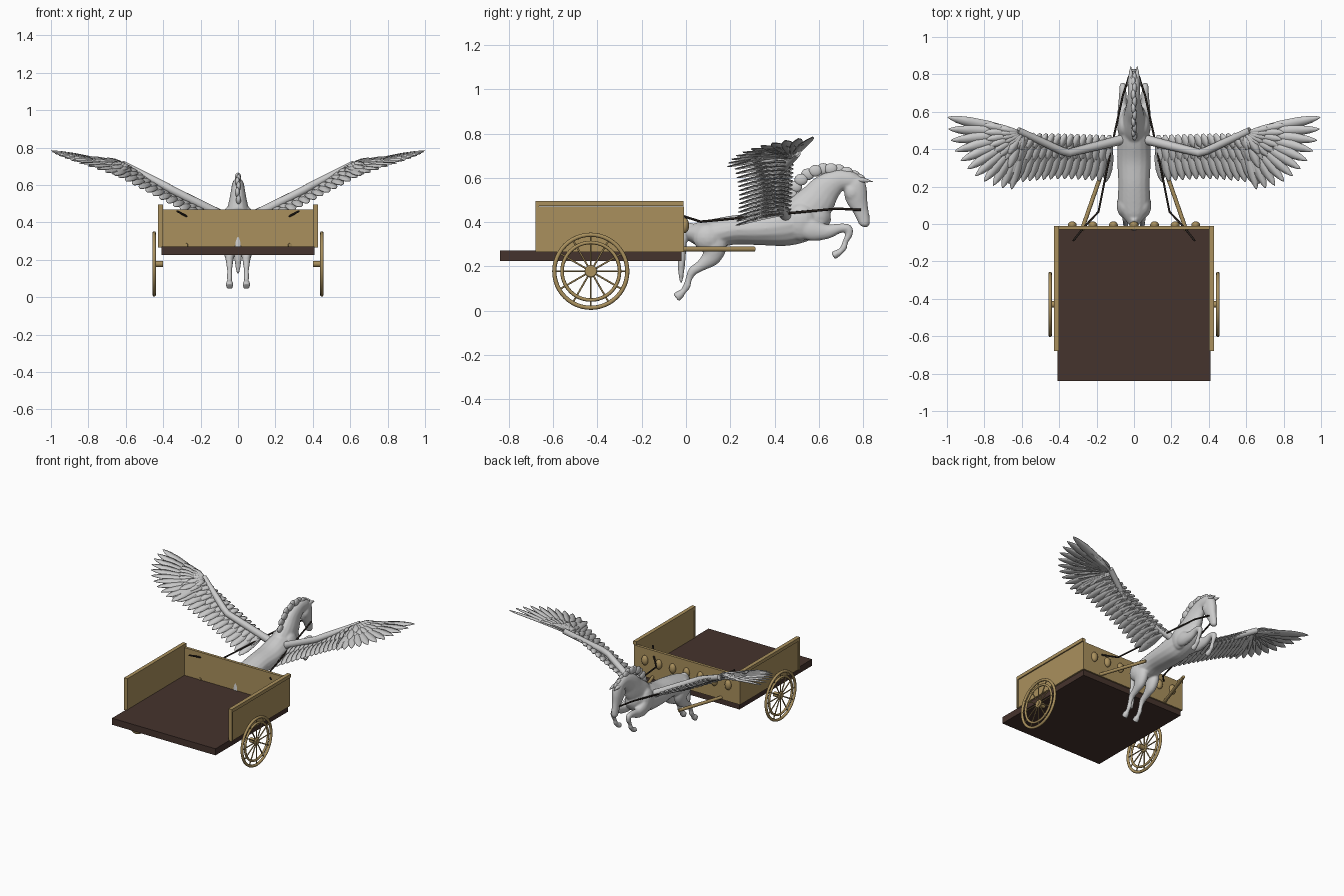
import bpy, bmesh
from math import pi, sin, cos, radians
from mathutils import Vector

if "Cube" in bpy.data.objects:
    bpy.data.objects.remove(bpy.data.objects["Cube"])


def material(name, rgb):
    m = bpy.data.materials.new(name)
    m.diffuse_color = (*rgb, 1)
    m.use_nodes = True
    m.node_tree.nodes["Principled BSDF"].inputs["Base Color"].default_value = m.diffuse_color
    return m


WOOD = material("golden wood", (0.40, 0.28, 0.11))
DARK = material("dark planks", (0.06, 0.033, 0.026))
LEATHER = material("leather", (0.02, 0.015, 0.012))


def finish(name, bm, mat=None, smooth=True):
    bmesh.ops.recalc_face_normals(bm, faces=bm.faces)
    me = bpy.data.meshes.new(name)
    bm.to_mesh(me)
    bm.free()
    ob = bpy.data.objects.new(name, me)
    bpy.context.collection.objects.link(ob)
    if mat:
        me.materials.append(mat)
    for p in me.polygons:
        p.use_smooth = smooth
    return ob


def box(name, lo, hi, mat):
    bm = bmesh.new()
    bmesh.ops.create_cube(bm, size=1)
    lo, hi = Vector(lo), Vector(hi)
    for v in bm.verts:
        v.co = Vector([(lo[i] + hi[i]) / 2 + v.co[i] * (hi[i] - lo[i]) for i in range(3)])
    return finish(name, bm, mat, False)


def tube(name, pts, r, mat=None, radii=None):
    cu = bpy.data.curves.new(name, 'CURVE')
    cu.dimensions = '3D'
    cu.bevel_depth, cu.bevel_resolution, cu.use_fill_caps = r, 4, True
    sp = cu.splines.new('POLY')
    sp.points.add(len(pts) - 1)
    for i, p in enumerate(pts):
        sp.points[i].co = (*p, 1)
        sp.points[i].radius = radii[i] if radii else 1
    ob = bpy.data.objects.new(name, cu)
    bpy.context.collection.objects.link(ob)
    if mat:
        cu.materials.append(mat)
    return ob


def ball(bm, c, r):
    vs = bmesh.ops.create_uvsphere(bm, u_segments=16, v_segments=10, radius=1)['verts']
    for v in vs:
        v.co = Vector([c[i] + v.co[i] * r[i] for i in range(3)])


def loft(bm, x, rows, n=16, sub=5):
    """Closed smooth limb in the yz plane; rows are (y, z, half width, half depth)."""
    rows = [Vector(r) for r in rows]
    path = []
    for i in range(len(rows) - 1):
        a, b, c, d = (rows[max(0, min(len(rows) - 1, i + k))] for k in (-1, 0, 1, 2))
        for k in range(sub):
            t = k / sub
            path.append(0.5 * (2 * b + (c - a) * t + (2 * a - 5 * b + 4 * c - d) * t * t
                               + (3 * b - a - 3 * c + d) * t ** 3))
    path.append(rows[-1])
    rings = []
    for i, p in enumerate(path):
        q = path[min(i + 1, len(path) - 1)] - path[max(i - 1, 0)]
        t = Vector((q[0], q[1])).normalized()
        rings.append([bm.verts.new((x + p[2] * cos(2 * pi * k / n),
                                    p[0] - t[1] * p[3] * sin(2 * pi * k / n),
                                    p[1] + t[0] * p[3] * sin(2 * pi * k / n))) for k in range(n)])
    for a, b in zip(rings, rings[1:]):
        for k in range(n):
            bm.faces.new((a[k], a[(k + 1) % n], b[(k + 1) % n], b[k]))
    bm.faces.new(rings[0])
    bm.faces.new(rings[-1])


# Cart bed and walls
box("cart_floor", (-.41, -.84, .225), (.41, -.02, .272), DARK)
box("front_wall", (-.42, -.03, .265), (.42, -.01, .47), WOOD)
bm = bmesh.new()
for i in range(-3, 4):
    ball(bm, (i * .11, -.006, .385), (.024, .02, .035))
finish("front_bosses", bm, WOOD)

for s in (1, -1):
    side = "right" if s > 0 else "left"
    xs = sorted((s * .403, s * .421))
    box(side + "_wall", (xs[0], -.675, .265), (xs[1], -.012, .47), WOOD)
    xs = sorted((s * .40, s * .427))
    box(side + "_rail", (xs[0], -.68, .472), (xs[1], -.012, .496), WOOD)
    box(side + "_end_post", (xs[0], -.68, .265), (xs[1], -.665, .472), WOOD)
    # Spoked wheels
    c = Vector((s * .448, -.43, .178))
    for name, R, r in (("rim", .165, .0095), ("inner_ring", .130, .008), ("hub_ring", .02, .008)):
        bpy.ops.mesh.primitive_torus_add(location=c, rotation=(0, pi / 2, 0), major_radius=R,
                                         minor_radius=r, major_segments=48, minor_segments=10)
        ob = bpy.context.object
        ob.name = f"{side}_wheel_{name}"
        ob.data.materials.append(WOOD)
        bpy.ops.object.shade_smooth()
    for i in range(12):
        a = 2 * pi * i / 12
        d = Vector((0, cos(a), sin(a)))
        tube(f"{side}_spoke", [c + d * .015, c + d * .16], .004, WOOD)
    tube(side + "_hub", [(s * .40, -.43, .178), (s * .458, -.43, .178)], .017, WOOD)
    # Shafts and reins
    tube(side + "_shaft", [(s * .28, -.035, .278), (s * .16, .31, .278)], .011, WOOD)
    tube(side + "_rein", [(s * .325, -.09, .46), (s * .27, -.02, .43), (s * .19, .065, .402),
                          (s * .145, .29, .423), (s * .105, .48, .442), (s * .06, .685, .461),
                          (s * .026, .79, .455)], .0055, LEATHER)

# Horse body, neck, head, tail and legs fused into one skin
bm = bmesh.new()
loft(bm, 0, [(0, .355, .03, .025), (.05, .348, .068, .052), (.12, .347, .086, .066),
             (.22, .365, .084, .066), (.34, .37, .09, .075), (.45, .385, .087, .093),
             (.55, .41, .074, .09), (.62, .425, .05, .06), (.652, .43, .02, .025)])
loft(bm, 0, [(.47, .385, .06, .09), (.53, .435, .064, .096), (.585, .49, .053, .086),
             (.632, .55, .041, .07), (.69, .588, .034, .05), (.75, .588, .032, .04),
             (.785, .57, .02, .02)])
loft(bm, 0, [(.752, .61, .02, .022), (.765, .575, .034, .045), (.768, .52, .034, .052),
             (.787, .46, .025, .037), (.802, .415, .022, .029), (.806, .39, .02, .024),
             (.805, .378, .01, .012)])
loft(bm, 0, [(.03, .385, .02, .015), (0, .365, .02, .018), (-.014, .31, .022, .018),
             (-.02, .23, .022, .018), (-.022, .17, .015, .013), (-.022, .125, .006, .006)])
for s in (1, -1):
    loft(bm, s * .045, [(.10, .36, .035, .05), (.125, .30, .04, .06), (.115, .245, .032, .045),
                        (.07, .205, .022, .026), (.03, .178, .018, .021), (.012, .14, .013, .015),
                        (.004, .112, .015, .017), (-.012, .088, .013, .014),
                        (-.026, .074, .02, .02), (-.045, .058, .02, .022)])
    loft(bm, s * .06, [(.53, .39, .025, .05), (.57, .365, .03, .05), (.635, .357, .025, .034),
                       (.695, .372, .02, .022), (.732, .37, .018, .02), (.736, .345, .016, .017),
                       (.72, .31, .012, .013), (.712, .285, .015, .015), (.698, .267, .013, .013),
                       (.686, .26, .018, .017), (.664, .248, .019, .019)])
    # Cheeks and haunches
    ball(bm, (s * .016, .752, .535), (.022, .034, .04))
    ball(bm, (s * .048, .10, .33), (.045, .07, .065))
    ball(bm, (s * .045, .52, .40), (.045, .07, .085))
horse = finish("horse_body", bm)
rm = horse.modifiers.new("fuse", 'REMESH')
rm.mode, rm.voxel_size, rm.use_smooth_shade = 'VOXEL', .006, True
sm = horse.modifiers.new("soften", 'SMOOTH')
sm.factor, sm.iterations = .5, 5

# Ears and mane
for s in (1, -1):
    bm = bmesh.new()
    loft(bm, s * .017, [(.765, .59, .011, .012), (.80, .59, .011, .011), (.845, .582, .001, .001)])
    finish("ear", bm)
bm = bmesh.new()
crest = [(.475, .52), (.495, .56), (.52, .592), (.55, .616), (.585, .632), (.62, .64), (.655, .64),
         (.69, .635), (.725, .624), (.757, .608), (.78, .592)]
for i, (y, z) in enumerate(crest):
    ball(bm, (.003 * (-1) ** i, y, z), (.013, .03, .026))
finish("mane", bm)


# Wings
def feather(bm, s, base, tip, width, across, sag=.012):
    base, tip, across = Vector(base), Vector(tip), Vector(across)
    d = (tip - base).normalized()
    across = (across - d * across.dot(d)).normalized()
    up = across.cross(d)
    up = up if up.z > 0 else -up
    rows = []
    for t, w in ((0, .35), (.2, .75), (.45, 1), (.7, .95), (.87, .65), (.96, .3), (1, .04)):
        c = base.lerp(tip, t) + up * sag * 4 * t * (1 - t)
        row = [c - across * w * width / 2 - up * w * .006, c, c + across * w * width / 2 - up * w * .006]
        rows.append([bm.verts.new((s * p.x, p.y, p.z)) for p in row])
    for a, b in zip(rows, rows[1:]):
        for k in (0, 1):
            bm.faces.new((a[k], a[k + 1], b[k + 1], b[k]))


def spar(x):
    return .43 + (x - .1) * .54


for s in (1, -1):
    side = "right" if s > 0 else "left"
    tube(side + "_wing_arm", [(s * .05, .455, .42), (s * .12, .437, .455), (s * .35, .38, .572),
                              (s * .39, .392, .595), (s * .62, .50, .712)], .024,
         radii=(1.1, 1.05, .9, .9, .8))
    bm = bmesh.new()
    # Secondary feathers in three overlapping rows
    for y0, y1, dz, w, n in ((.44, .225, -.012, .056, 15), (.46, .31, .002, .05, 15),
                             (.475, .385, .012, .044, 15)):
        for i in range(n):
            t = i / (n - 1)
            x = .13 + .47 * t
            dip = .045 * (y0 - y1) / .2
            feather(bm, s, (x, y0 + .01 * t, spar(x) + dz),
                    (x + .02 + .05 * t, y1 + .02 * sin(pi * t) - .01 * t, spar(x) + dz - dip + .02 * t),
                    w, (1, 0, .25))
    # Primary feathers fanned from the wrist, with covert rows over their roots
    for n, scale, dz, w in ((11, 1, 0, .058), (9, .5, .01, .048), (8, .28, .018, .04)):
        for i in range(n):
            t = i / (n - 1)
            a = radians(12 - 90 * t)
            L = (.39 - .10 * t) * scale
            b = Vector((.615 - .02 * t, .49 - .02 * t, .70 + dz - .012 * t))
            tip = b + Vector((cos(a) * L, sin(a) * L, cos(a) * L * .22 - .05 * t * scale))
            feather(bm, s, b, tip, w, (-sin(a), cos(a), .25))
    wing = finish(side + "_wing_feathers", bm)
    so = wing.modifiers.new("thickness", 'SOLIDIFY')
    so.thickness, so.offset = .004, 0
